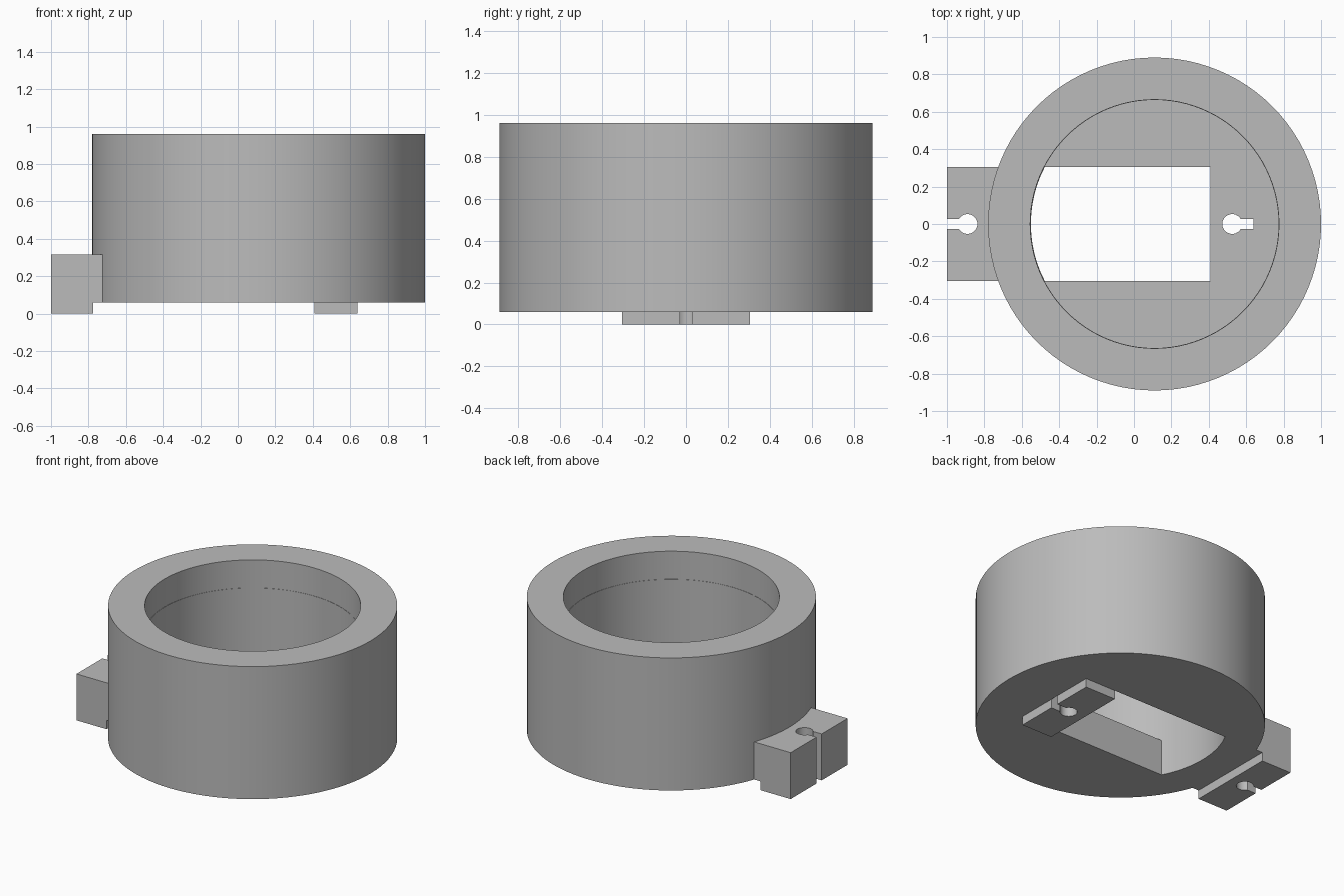
import bpy, bmesh, math
from mathutils import Vector

if "Cube" in bpy.data.objects:
    bpy.data.objects.remove(bpy.data.objects["Cube"], do_unlink=True)

grey = bpy.data.materials.new("plain_grey")
grey.use_nodes = True
grey.diffuse_color = (0.5, 0.5, 0.5, 1)
grey.node_tree.nodes["Principled BSDF"].inputs["Base Color"].default_value = (0.5, 0.5, 0.5, 1)

CX = 0.11          # ring axis
R_OUT = 0.89       # ring outer radius
R_BORE = 0.665     # bore radius
HALF = 0.305       # half width of window and mounts
BASE = 0.06        # underside of the ring
TOP = 0.96
FLOOR = 0.305      # top of the floor inside the bore
SEGS = 96


def extrude(name, points, offset):
    """Solid from a flat outline of 3D points pushed along offset."""
    bm = bmesh.new()
    face = bm.faces.new([bm.verts.new(p) for p in points])
    result = bmesh.ops.extrude_face_region(bm, geom=[face])
    moved = [v for v in result["geom"] if isinstance(v, bmesh.types.BMVert)]
    bmesh.ops.translate(bm, verts=moved, vec=Vector(offset))
    bmesh.ops.recalc_face_normals(bm, faces=bm.faces)
    mesh = bpy.data.meshes.new(name)
    bm.to_mesh(mesh)
    bm.free()
    mesh.materials.append(grey)
    obj = bpy.data.objects.new(name, mesh)
    bpy.context.collection.objects.link(obj)
    return obj


def prism(name, outline, z0, z1):
    return extrude(name, [(x, y, z0) for x, y in outline], (0, 0, z1 - z0))


def arc(cx, r, a0, a1, n):
    return [(cx + r * math.cos(a0 + (a1 - a0) * i / n),
             r * math.sin(a0 + (a1 - a0) * i / n)) for i in range(n + 1)]


def disc(r):
    return arc(CX, r, 0, math.tau, SEGS)[:-1]


def keyhole(x, end):
    """Round hole at x with a narrow slot running out to end."""
    r, w = 0.053, 0.028
    a = math.asin(w / r)
    side = 1 if end > x else -1
    pts = arc(0, r, a, math.tau - a, 24)
    return [(x + side * px, py) for px, py in pts] + [(end, -w), (end, w)]


def cut(target, cutter):
    cutter.hide_render = True
    mod = target.modifiers.new("cut", "BOOLEAN")
    mod.operation = "DIFFERENCE"
    mod.solver = "EXACT"
    mod.object = cutter
    bpy.context.view_layer.objects.active = target
    bpy.ops.object.modifier_apply(modifier=mod.name)
    bpy.data.objects.remove(cutter, do_unlink=True)


def smooth(obj):
    bpy.ops.object.select_all(action="DESELECT")
    obj.select_set(True)
    bpy.context.view_layer.objects.active = obj
    bpy.ops.object.shade_smooth_by_angle(angle=math.radians(30))


# Ring body with a bore in two nearly equal steps
ring = prism("ring_body", disc(R_OUT), BASE, TOP)
cut(ring, prism("bore_cutter", disc(R_BORE - 0.002), FLOOR, TOP + 0.1))
cut(ring, prism("mouth_cutter", disc(R_BORE), 0.77, TOP + 0.2))

# Window through the floor, one end following the bore
half_angle = math.asin(HALF / (R_BORE - 0.004))
window = arc(CX, R_BORE - 0.004, math.pi - half_angle, math.pi + half_angle, 24)
window += [(0.41, -HALF), (0.41, HALF)]
cut(ring, prism("window_cutter", window, -0.1, FLOOR + 0.05))
cut(ring, prism("keyhole_cutter", keyhole(0.525, 0.64), -0.1, FLOOR + 0.1))

# Thin pad under the floor
pad = prism("floor_pad", [(0.41, -HALF), (0.64, -HALF), (0.64, HALF), (0.41, HALF)], 0, BASE)
cut(pad, prism("pad_cutter", keyhole(0.525, 0.7), -0.1, 0.2))

# Side mounting block, stepped below and hollowed to fit the ring
profile = [(-1, 0), (-0.775, 0), (-0.775, BASE), (-0.7, BASE), (-0.7, 0.315), (-1, 0.315)]
block = extrude("mounting_block", [(x, -HALF, z) for x, z in profile], (0, 2 * HALF, 0))
cut(block, prism("fit_cutter", disc(R_OUT), BASE, TOP))
cut(block, prism("block_cutter", keyhole(-0.89, -1.1), -0.1, 0.5))

for part in (ring, pad, block):
    smooth(part)
